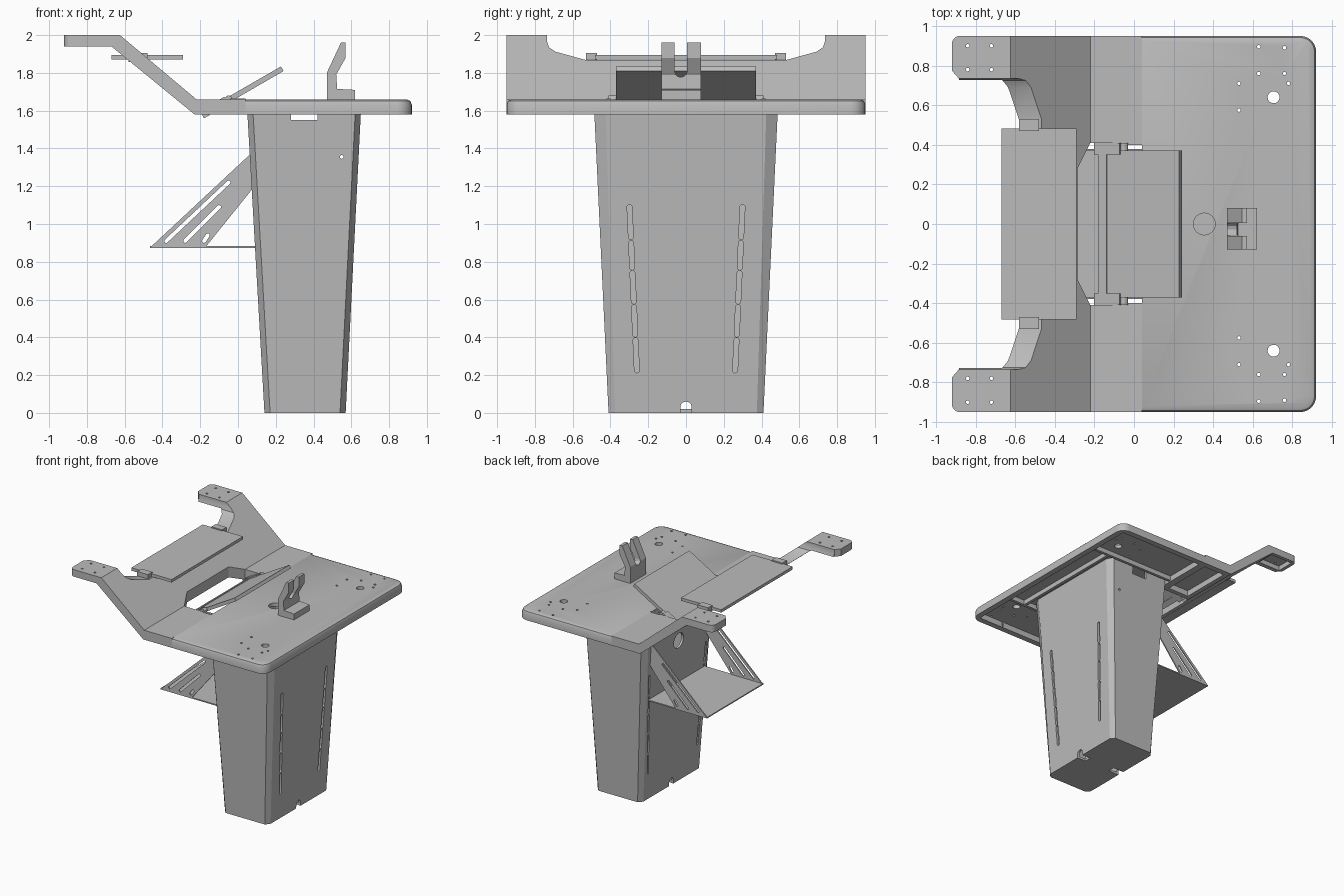
import bpy, bmesh, math
from mathutils import Vector, Matrix

old = bpy.data.objects.get("Cube")
if old:
    bpy.data.objects.remove(old, do_unlink=True)

grey = bpy.data.materials.new("light_grey")
grey.use_nodes = True
COLOUR = (0.5, 0.5, 0.5, 1)
grey.diffuse_color = COLOUR
grey.node_tree.nodes["Principled BSDF"].inputs["Base Color"].default_value = COLOUR


def finish(name, bm):
    bmesh.ops.recalc_face_normals(bm, faces=bm.faces)
    mesh = bpy.data.meshes.new(name)
    bm.to_mesh(mesh)
    bm.free()
    mesh.materials.append(grey)
    ob = bpy.data.objects.new(name, mesh)
    bpy.context.collection.objects.link(ob)
    return ob


def add_prism(bm, pts, axis, a, b):
    """Extrude a 2D outline along an axis from a to b."""
    place = {"x": lambda u, w, t: (t, u, w),
             "y": lambda u, w, t: (u, t, w),
             "z": lambda u, w, t: (u, w, t)}[axis]
    rings = [[bm.verts.new(place(u, w, t)) for u, w in pts] for t in (a, b)]
    add_skin(bm, rings)


def add_skin(bm, rings):
    lo, hi = rings
    bm.faces.new(lo)
    bm.faces.new(hi)
    for i in range(len(lo)):
        j = (i + 1) % len(lo)
        bm.faces.new((lo[i], lo[j], hi[j], hi[i]))


def prisms(name, parts):
    bm = bmesh.new()
    for part in parts:
        add_prism(bm, *part)
    return finish(name, bm)


def rect(u0, u1, w0, w1):
    return [(u0, w0), (u1, w0), (u1, w1), (u0, w1)]


def box(x0, x1, y0, y1, z0, z1):
    return (rect(x0, x1, y0, y1), "z", z0, z1)


def circle(u, w, r, n=24):
    return [(u + r * math.cos(k * math.tau / n), w + r * math.sin(k * math.tau / n)) for k in range(n)]


def slot(p, q, r, n=6):
    """Rounded slot outline between two points."""
    p, q = Vector(p), Vector(q)
    a = math.atan2(q.y - p.y, q.x - p.x)
    out = []
    for c, start in ((q, a - math.pi / 2), (p, a + math.pi / 2)):
        for k in range(n + 1):
            t = start + math.pi * k / n
            out.append((c.x + r * math.cos(t), c.y + r * math.sin(t)))
    return out


def cut(ob, cutter):
    mod = ob.modifiers.new("cut", "BOOLEAN")
    mod.operation, mod.solver, mod.object = "DIFFERENCE", "EXACT", cutter
    deps = bpy.context.evaluated_depsgraph_get()
    ob.data = bpy.data.meshes.new_from_object(ob.evaluated_get(deps))
    ob.modifiers.clear()
    bpy.data.objects.remove(cutter, do_unlink=True)


def bevel(bm, test, width, segs):
    edges = [e for e in bm.edges if test(*[v.co for v in e.verts])]
    bmesh.ops.bevel(bm, geom=edges, offset=width, segments=segs, affect="EDGES", profile=0.5)


# Main deck: rounded corners, chamfered rim, hollow underside
bm = bmesh.new()
add_prism(bm, *box(0.04, 0.92, -0.95, 0.95, 1.58, 1.66))
bevel(bm, lambda a, b: a.x > 0.9 and b.x > 0.9 and abs(a.z - b.z) > 0.05, 0.08, 6)
bevel(bm, lambda a, b: min(a.z, b.z) > 1.65 and max(a.x, b.x) > 0.05, 0.028, 2)
deck = finish("main_deck", bm)
cut(deck, prisms("pocket", [box(0.07, 0.87, -0.9, 0.9, 1.5, 1.63)]))
holes = [(circle(0.355, 0, 0.055), "z", 1.5, 1.8)]
for s in (-1, 1):
    holes.append((circle(0.705, 0.64 * s, 0.03), "z", 1.5, 1.8))
    for x, y in ((.53, .71), (.53, .575), (.63, .895), (.76, .89), (.63, .76), (.76, .76), (.78, .71)):
        holes.append((circle(x, y * s, 0.009, 10), "z", 1.5, 1.8))
cut(deck, prisms("holes", holes))

# Front deck: flat strip, raised slope and two end pads
profile = [(-.92, 2), (-.625, 2), (-.22, 1.66), (.04, 1.66), (.04, 1.58), (-.23, 1.58), (-.67, 1.94), (-.92, 1.94)]
bm = bmesh.new()
add_prism(bm, profile, "y", -0.95, 0.95)
bevel(bm, lambda a, b: max(a.x, b.x) < -0.9 and abs(a.y - b.y) < 0.01, 0.04, 5)
front = finish("front_deck", bm)
half = [(.735, 2.1), (.735, 1.965), (.725, 1.935), (.69, 1.912), (.53, 1.868)]
gap = half + [(-y, z) for y, z in reversed(half)]
cut(front, prisms("arm_gap", [(gap, "x", -1.0, -0.3)]))
cut(front, prisms("pad_corner", [([(-1, -.78), (-.92, -.775), (-.885, -.735), (-.885, .735), (-.92, .775), (-1, .78)], "z", 1.9, 2.1)]))
cut(front, prisms("lid_opening", [([(-.285, -.28), (-.22, -.41), (.1, -.41), (.1, .41), (-.22, .41), (-.285, .28)], "z", 1.4, 1.9)]))
pockets = []
for s in (-1, 1):
    y0, y1 = sorted((0.45 * s, 0.9 * s))
    pockets.append(box(-0.19, 0.01, y0, y1, 1.5, 1.63))
    y0, y1 = sorted((0.765 * s, 0.92 * s))
    pockets.append(box(-0.89, -0.68, y0, y1, 1.9, 1.98))
cut(front, prisms("under_pockets", pockets))
cut(front, prisms("pad_holes", [(circle(x, y * s, 0.009, 10), "z", 1.9, 2.1)
                               for x in (-.84, -.72) for y in (.78, .9) for s in (-1, 1)]))

# Ribs under the deck
prisms("deck_ribs", [box(0.05, 0.88, y - 0.012, y + 0.012, 1.59, 1.64) for y in (-0.53, 0.53)]
       + [box(0.7, 0.725, -0.52, 0.52, 1.59, 1.64)])


# Tapered hollow column with chamfered corners
def section(bm, z, inset):
    t = z / 1.58
    x0, x1, y = 0.14 - 0.09 * t + inset, 0.57 + 0.08 * t - inset, 0.41 + 0.075 * t - inset
    c, d = 0.03, 0.035 + 0.025 * t
    pts = [(x0 + c, -y), (x1 - c, -y), (x1, d - y), (x1, y - d), (x1 - c, y), (x0 + c, y), (x0, y - d), (x0, d - y)]
    return [bm.verts.new((px, py, z)) for px, py in pts]


def tapered(name, z0, z1, inset):
    bm = bmesh.new()
    add_skin(bm, [section(bm, z0, inset), section(bm, z1, inset)])
    return finish(name, bm)


column = tapered("column", 0, 1.625, 0)
cut(column, tapered("hollow", 0.02, 1.8, 0.02))
arch = [(-0.03, -0.1), (0.03, -0.1)] + [(0.03 * math.cos(k * math.pi / 6), 0.03 + 0.03 * math.sin(k * math.pi / 6)) for k in range(7)]
cut(column, prisms("foot_notches", [(arch, "x", 0.1, 0.24), (arch, "x", 0.49, 0.7)]))
cut(column, prisms("side_openings", [(rect(.28, .42, 1.55, 1.7), "y", -1, 1), (circle(.55, 1.355, .01, 12), "y", -1, 1)]))
cut(column, prisms("cable_hole", [(circle(0, 1.25, 0.065), "x", -0.1, 0.3)]))
# Rows of slots following the taper
slots = []
for s in (-1, 1):
    for z0, z1 in ((.225, .385), (.415, .56), (.59, .74), (.77, .9), (.93, 1.09)):
        y0, y1 = (s * (0.25 + 0.045 * z) for z in (z0, z1))
        slots.append((slot((y0, z0), (y1, z1), 0.013), "x", 0.45, 0.8))
        slots.append((slot((y0 * 1.28, z0), (y1 * 1.28, z1), 0.008), "x", -0.1, 0.25))
cut(column, prisms("slots", slots))

# Shelf and slotted triangular brackets
prisms("shelf", [box(-0.465, 0.095, -0.38, 0.38, 0.873, 0.883)])
for side, s in (("right", -1), ("left", 1)):
    y0, y1 = sorted((0.37 * s, 0.38 * s))
    bracket = prisms(side + "_shelf_bracket", [([(-.46, .88), (-.17, .88), (.08, 1.19), (.065, 1.37)], "y", y0, y1)])
    cut(bracket, prisms("bracket_slots", [(slot(a, b, 0.01), "y", -1, 1) for a, b in
        (((-.38, .91), (-.05, 1.22)), ((-.28, .91), (-.1, 1.09)), ((-.18, .91), (-.16, .94)))]))

# Upper hinged panel and its hinge blocks
prisms("upper_panel", [box(-0.67, -0.29, -0.482, 0.482, 1.87, 1.895)])
for side, s in (("right", -1), ("left", 1)):
    y0, y1 = sorted((0.47 * s, 0.53 * s))
    prisms(side + "_panel_hinge", [box(-0.58, -0.48, y0, y1, 1.858, 1.905)])

# Tilted lid with lower lip and hinge blocks
TILT = Matrix.Translation((-0.06, 0, 1.652)) @ Matrix.Rotation(math.radians(-30), 4, "Y")


def tilted(name, *parts):
    prisms(name, parts).matrix_world = TILT


tilted("lid", box(-0.13, 0.34, -0.37, 0.37, -0.014, 0.014))
tilted("lid_lip", box(-0.13, -0.08, -0.37, 0.37, -0.02, 0.02))
for side, s in (("right", -1), ("left", 1)):
    y0, y1 = sorted((0.35 * s, 0.41 * s))
    tilted(side + "_lid_hinge", box(-0.15, 0.0, y0, y1, -0.02, 0.025))
    y0, y1 = sorted((0.37 * s, 0.41 * s))
    prisms(side + "_hinge_pin", [(circle(-0.05, 1.66, 0.02, 16), "y", y0, y1),
                                 box(-0.04, 0.04, *sorted((0.4 * s, 0.42 * s)), 1.6, 1.665)])

# Forked hook holder on the deck
hook = prisms("hook_holder", [([(.47, 1.66), (.62, 1.66), (.62, 1.71), (.525, 1.715), (.52, 1.79), (.57, 1.88),
                               (.57, 1.96), (.545, 1.96), (.47, 1.8)], "y", -0.13, 0.08)])
cut(hook, prisms("fork_gap", [(slot((-0.027, 1.81), (-0.027, 2.1), 0.033), "x", 0.3, 0.8)]))

# Smooth only the rounded corners
for ob in (deck, front, column):
    bpy.ops.object.select_all(action="DESELECT")
    ob.select_set(True)
    bpy.context.view_layer.objects.active = ob
    bpy.ops.object.shade_smooth_by_angle(angle=math.radians(25))
